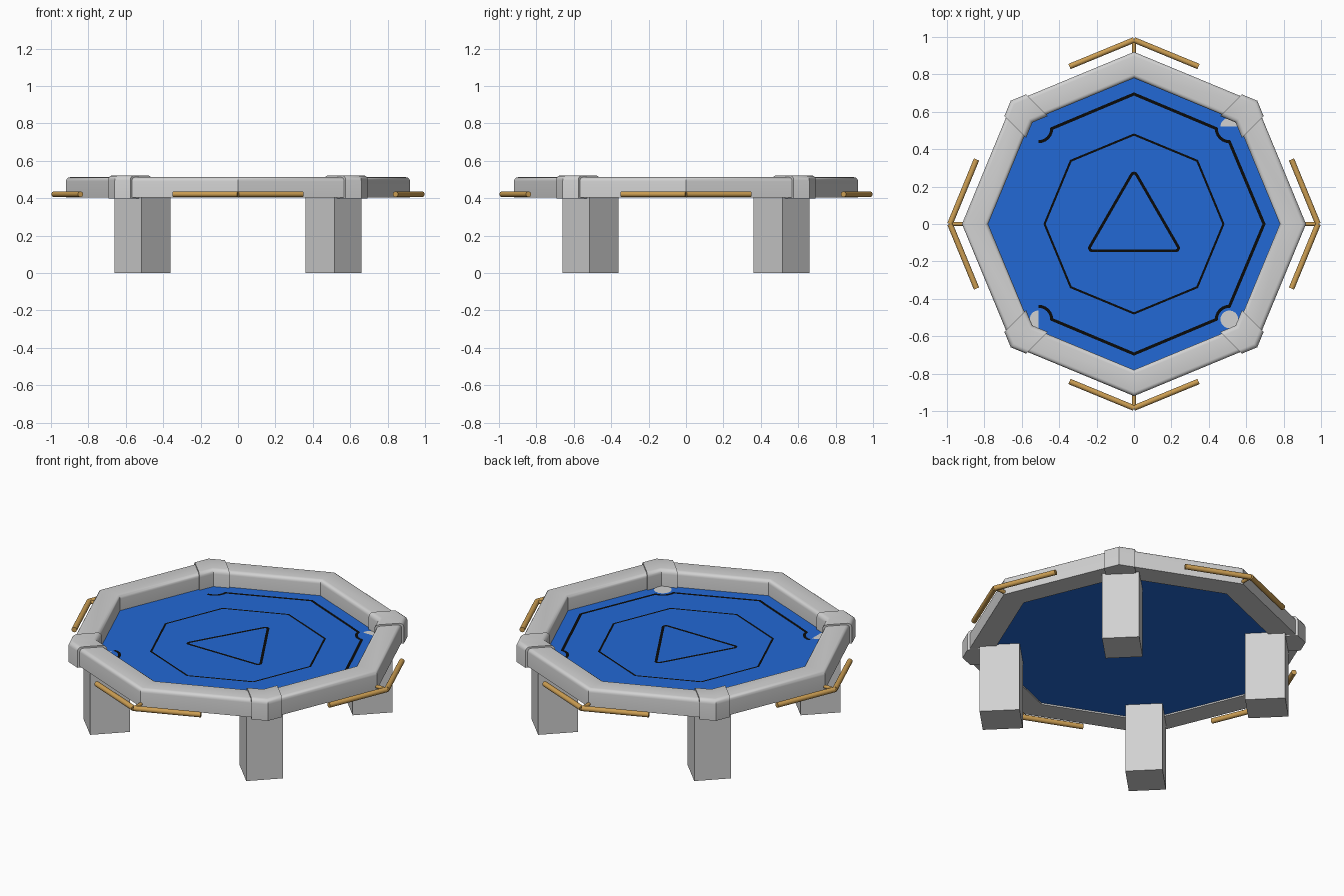
import bpy, bmesh, math
from mathutils import Vector, Matrix

if "Cube" in bpy.data.objects:
    bpy.data.objects.remove(bpy.data.objects["Cube"])


def material(name, rgb):
    m = bpy.data.materials.new(name)
    m.diffuse_color = (*rgb, 1)
    m.use_nodes = True
    m.node_tree.nodes["Principled BSDF"].inputs["Base Color"].default_value = m.diffuse_color
    return m


GREY = material("light grey", (0.64, 0.64, 0.64))
BLUE = material("blue", (0.016, 0.14, 0.66))
BLACK = material("black", (0.003, 0.003, 0.003))
TAN = material("tan", (0.60, 0.34, 0.085))
FLOOR_Z = 0.42


def finish(bm, name, mat, smooth=False):
    me = bpy.data.meshes.new(name)
    bm.to_mesh(me)
    bm.free()
    me.materials.append(mat)
    ob = bpy.data.objects.new(name, me)
    bpy.context.collection.objects.link(ob)
    if smooth:
        bpy.ops.object.select_all(action='DESELECT')
        ob.select_set(True)
        bpy.context.view_layer.objects.active = ob
        bpy.ops.object.shade_smooth_by_angle(angle=math.radians(30))
    return ob


def polar(r, deg, c=(0, 0)):
    a = math.radians(deg)
    return Vector((c[0] + r * math.cos(a), c[1] + r * math.sin(a)))


def arc(c, r, a0, a1, n=6):
    return [polar(r, a0 + (a1 - a0) * i / n, c) for i in range(n + 1)]


def rim_profile(r_in, r_out, z0, z1, bevel):
    # square bottom, rounded top edges; (radius, height) pairs
    return ([Vector((r_in, z0)), Vector((r_out, z0))]
            + arc((r_out - bevel, z1 - bevel), bevel, 0, 90, 4)
            + arc((r_in + bevel, z1 - bevel), bevel, 90, 180, 4))


def loft(sections, name, closed):
    bm = bmesh.new()
    rings = [[bm.verts.new(p) for p in s] for s in sections]
    n, k = len(rings), len(rings[0])
    for i in range(n if closed else n - 1):
        a, b = rings[i], rings[(i + 1) % n]
        for j in range(k):
            bm.faces.new((a[j], a[(j + 1) % k], b[(j + 1) % k], b[j]))
    if not closed:
        bm.faces.new(rings[0])
        bm.faces.new(rings[-1][::-1])
    bmesh.ops.recalc_face_normals(bm, faces=bm.faces)
    return finish(bm, name, GREY, True)


def ribbon(path, width, name, closed):
    # flat mitred painted line just above the floor
    bm = bmesh.new()
    n, z, pairs = len(path), FLOOR_Z + 0.003, []
    for i, p in enumerate(path):
        a = path[(i - 1) % n] if closed or i > 0 else None
        b = path[(i + 1) % n] if closed or i < n - 1 else None
        d0 = (p - a).normalized() if a else (b - p).normalized()
        d1 = (b - p).normalized() if b else d0
        t = (d0 + d1).normalized()
        off = Vector((-t.y, t.x)) * (width / 2 / max(0.3, t.dot(d0)))
        pairs.append([bm.verts.new((*(p + s * off), z)) for s in (1, -1)])
    for i in range(n if closed else n - 1):
        a, b = pairs[i], pairs[(i + 1) % n]
        f = bm.faces.new((a[0], a[1], b[1], b[0]))
        f.normal_update()
        if f.normal.z < 0:
            f.normal_flip()
    finish(bm, name, BLACK)


def rod(p, q, r, name):
    p, q = Vector(p), Vector(q)
    d = q - p
    m = Matrix.Translation((p + q) / 2) @ d.to_track_quat('Z', 'Y').to_matrix().to_4x4()
    bm = bmesh.new()
    bmesh.ops.create_cone(bm, cap_ends=True, segments=16, radius1=r, radius2=r,
                          depth=d.length, matrix=m)
    finish(bm, name, TAN, True)


# octagonal padded rim
prof = rim_profile(0.78, 0.92, 0.405, 0.512, 0.022)
loft([[(*polar(r, 45 * i), z) for r, z in prof] for i in range(8)], "rim", True)

# playing floor
bm = bmesh.new()
bmesh.ops.create_cone(bm, cap_ends=True, segments=8, radius1=0.785, radius2=0.785, depth=0.006,
                      matrix=Matrix.Translation((0, 0, FLOOR_Z - 0.003))
                      @ Matrix.Rotation(math.radians(22.5), 4, 'Z'))
# turn the octagon so a corner lies on the x axis
corner = max(bm.verts, key=lambda v: v.co.x).co
turn = -math.atan2(corner.y, corner.x)
bmesh.ops.rotate(bm, verts=bm.verts, cent=(0, 0, 0), matrix=Matrix.Rotation(turn, 3, 'Z'))
finish(bm, "floor", BLUE)

# corner sleeves and legs on the diagonals
cap = rim_profile(0.768, 0.932, 0.398, 0.521, 0.026)
for k, deg in enumerate((45, 135, 225, 315)):
    u, v = polar(1, deg), polar(1, deg + 90)
    secs = []
    for t in (-0.083, 0, 0.083):
        shrink = abs(t) * math.tan(math.radians(22.5))
        secs.append([(*(u * (r - shrink) + v * t), z) for r, z in cap])
    loft(secs, f"corner_sleeve_{k + 1}", False)

    bm = bmesh.new()
    bmesh.ops.create_cube(bm, size=1, matrix=Matrix.Rotation(math.radians(deg), 4, 'Z')
                          @ Matrix.Translation((0.722, 0, 0.207))
                          @ Matrix.Diagonal((0.218, 0.202, 0.414, 1)))
    finish(bm, f"leg_{k + 1}", GREY)

# angled rails on the axis corners
for k in range(4):
    deg = 90 * k
    u, v = polar(1, deg), polar(1, deg + 90)
    tip = (*(u * 0.984), 0.421)
    for s in (-1, 1):
        rod(tip, (*(u * 0.842 + v * 0.345 * s), 0.421), 0.015, f"rail_{k + 1}_{'ab'[s > 0]}")
    rod((*(u * 0.89), 0.421), tip, 0.01, f"rail_strut_{k + 1}")

# painted outer line, scooped around the corner spots and open on the left
c, r = 0.51, 0.07
outer = (arc((-c, c), r, 270, 360) + [Vector((0, 0.695))]
         + arc((c, c), r, 180, 270) + [Vector((0.695, 0))]
         + arc((c, -c), r, 90, 180) + [Vector((0, -0.695))]
         + arc((-c, -c), r, 0, 90))
ribbon(outer, 0.016, "outer_line", False)
ribbon([polar(0.478, 45 * i) for i in range(8)], 0.011, "inner_octagon_line", True)

# painted triangle with rounded corners
tri = []
for deg in (90, 210, 330):
    tri += arc(polar(0.257, deg), 0.015, deg - 60, deg + 60)
ribbon(tri, 0.015, "triangle_line", True)

# grey corner spots, partly covered by the floor
for name, x, y, a0, a1 in (("spot_back_right", c, c + 0.01, 0, 180),
                           ("spot_front_right", c, -c, 0, 330),
                           ("spot_front_left", -c, -c, 90, 270)):
    bm = bmesh.new()
    bm.faces.new([bm.verts.new((*p, FLOOR_Z + 0.003)) for p in arc((x, y), 0.048, a0, a1, 14)])
    finish(bm, name, GREY)
